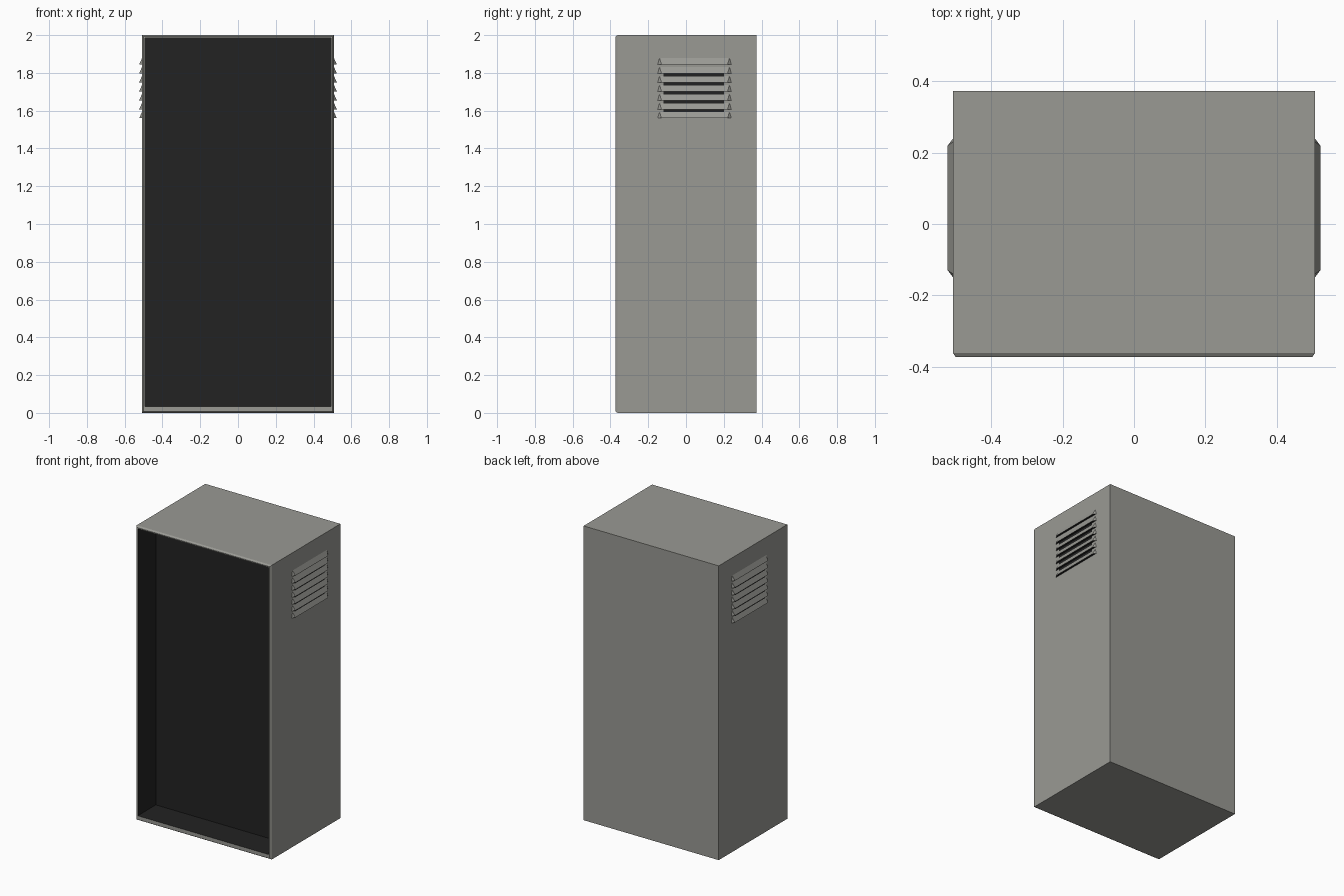
import bpy, bmesh

cube = bpy.data.objects.get("Cube")
if cube:
    bpy.data.objects.remove(cube, do_unlink=True)


def material(name, rgb):
    m = bpy.data.materials.new(name)
    m.use_nodes = True
    m.diffuse_color = (*rgb, 1)
    m.node_tree.nodes["Principled BSDF"].inputs["Base Color"].default_value = (*rgb, 1)
    return m


grey = material("warm_grey_metal", (0.32, 0.32, 0.295))
dark = material("dark_interior", (0.016, 0.016, 0.016))


def finish(name, bm):
    mesh = bpy.data.meshes.new(name)
    bm.to_mesh(mesh)
    bm.free()
    mesh.materials.append(grey)
    mesh.materials.append(dark)
    obj = bpy.data.objects.new(name, mesh)
    bpy.context.collection.objects.link(obj)
    return obj


W, D, H = 0.508, 0.374, 2.0

# Cabinet: rectangular rings from the back, around the chamfered lip, into the recess
bm = bmesh.new()
rings = []
for y, half, low, high in [
    (D, W, 0, H),
    (-D + 0.012, W, 0, H),
    (-D, W - 0.008, 0.008, H - 0.008),
    (-D, 0.492, 0.034, H - 0.015),
    (-0.18, 0.492, 0.034, H - 0.015),
]:
    rings.append([bm.verts.new((x, y, z)) for x, z in
                  [(-half, low), (half, low), (half, high), (-half, high)]])
bm.faces.new(rings[0])
for k, (a, b) in enumerate(zip(rings, rings[1:])):
    for i in range(4):
        j = (i + 1) % 4
        face = bm.faces.new((a[i], a[j], b[j], b[i]))
        face.material_index = int(k == 3)
bm.faces.new(rings[-1]).material_index = 1
bmesh.ops.recalc_face_normals(bm, faces=bm.faces)
finish("cabinet", bm)


# Vents: seven sloping hoods with dark undersides on each side wall
def louvers(name, side):
    bm = bmesh.new()
    for i in range(7):
        z = 1.56 + i * 0.0475
        base = [bm.verts.new((side * x, y, z)) for x, y in
                [(W, -0.15), (W + 0.015, -0.13), (W + 0.015, 0.22), (W, 0.24)]]
        top = [bm.verts.new((side * W, y, z + 0.034)) for y in (-0.14, 0.23)]
        bm.faces.new(base).material_index = 1
        bm.faces.new((base[1], base[2], top[1], top[0]))
        bm.faces.new((base[0], base[1], top[0]))
        bm.faces.new((base[2], base[3], top[1]))
        bm.faces.new((base[0], top[0], top[1], base[3]))
    bmesh.ops.recalc_face_normals(bm, faces=bm.faces)
    finish(name, bm)


# Dark vent opening behind the hoods, as a thin plate
def vent_opening(name, side):
    bm = bmesh.new()
    bmesh.ops.create_cube(bm, size=1)
    for v in bm.verts:
        v.co = (side * (W + v.co.x * 0.002), 0.04 + v.co.y * 0.32, 1.683 + v.co.z * 0.24)
    for f in bm.faces:
        f.material_index = 1
    bmesh.ops.recalc_face_normals(bm, faces=bm.faces)
    finish(name, bm)


for label, side in (("left", 1), ("right", -1)):
    louvers(label + "_louvers", side)
    vent_opening(label + "_vent_opening", side)
